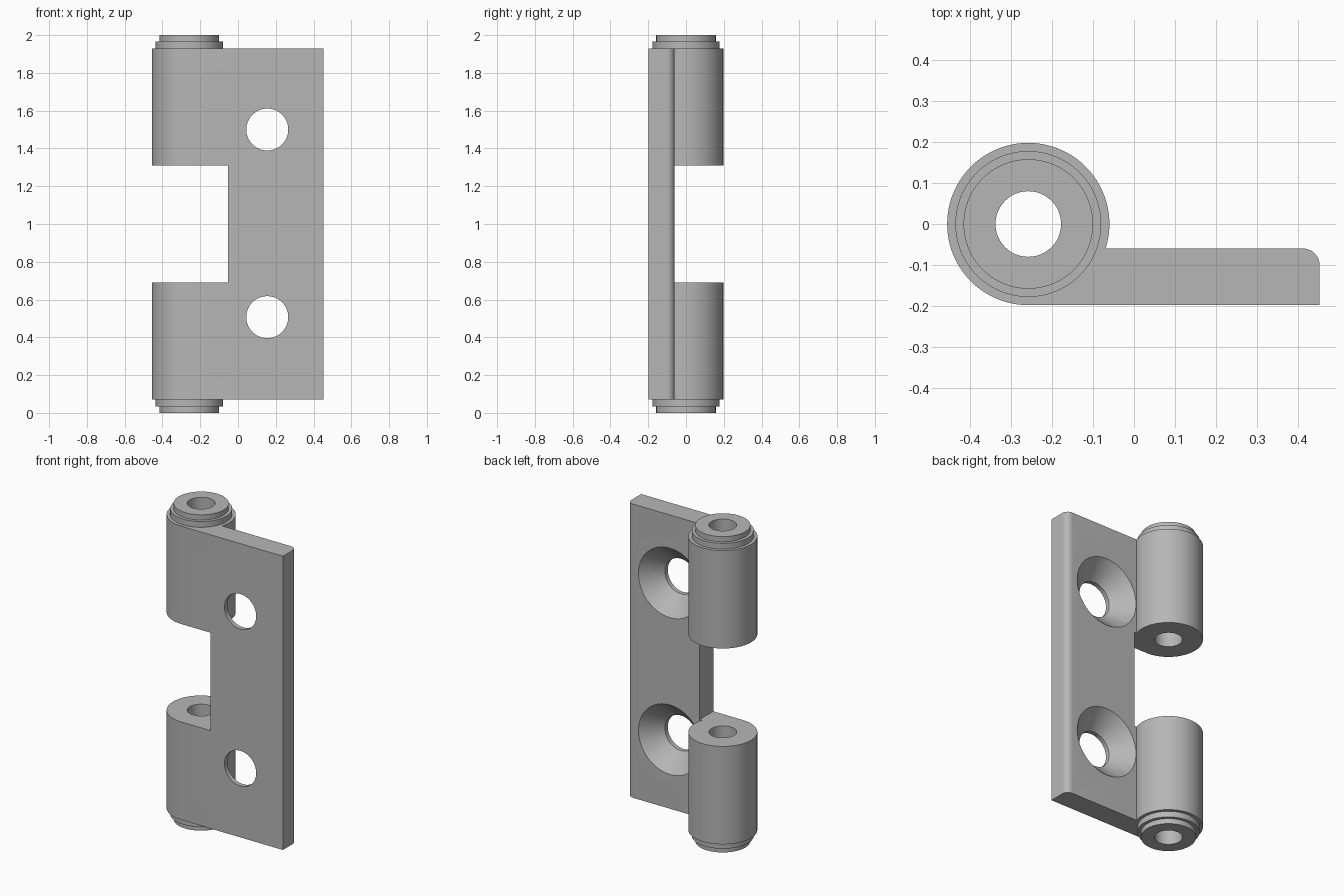
import bpy, bmesh
from math import sin, cos, pi, asin, radians
from mathutils import Matrix

old = bpy.data.objects.get("Cube")
if old:
    bpy.data.objects.remove(old, do_unlink=True)

# Main dimensions
PIN_X, R, BORE = -0.258, 0.198, 0.08
FRONT, BACK, SIDE, ROUND = -0.198, -0.06, 0.453, 0.04
LOW, HIGH = 0.07, 1.93

steel = bpy.data.materials.new("steel grey")
GREY = (0.47, 0.47, 0.47, 1)
steel.use_nodes = True
steel.diffuse_color = GREY
steel.node_tree.nodes["Principled BSDF"].inputs["Base Color"].default_value = GREY


def finish(name, bm):
    bmesh.ops.recalc_face_normals(bm, faces=bm.faces)
    mesh = bpy.data.meshes.new(name)
    bm.to_mesh(mesh)
    bm.free()
    mesh.materials.append(steel)
    ob = bpy.data.objects.new(name, mesh)
    bpy.context.collection.objects.link(ob)
    return ob


def arc(cx, cy, r, a, b, n):
    steps = [a + (b - a) * i / n for i in range(n + 1)]
    return [(cx + r * cos(t), cy + r * sin(t)) for t in steps]


def extrude(name, outline, z0, z1):
    bm = bmesh.new()
    face = bm.faces.new([bm.verts.new((x, y, z0)) for x, y in outline])
    top = bmesh.ops.extrude_face_region(bm, geom=[face])["geom"]
    verts = [v for v in top if isinstance(v, bmesh.types.BMVert)]
    bmesh.ops.translate(bm, vec=(0, 0, z1 - z0), verts=verts)
    return finish(name, bm)


def lathe(name, profile, matrix, closed, n=96):
    """Spin (radius, height) points about z; cap the ends unless closed."""
    bm = bmesh.new()
    rings = [[bm.verts.new((r * cos(2 * pi * i / n), r * sin(2 * pi * i / n), h))
              for i in range(n)] for r, h in profile]
    pairs = list(zip(rings, rings[1:]))
    if closed:
        pairs.append((rings[-1], rings[0]))
    else:
        bm.faces.new(rings[0])
        bm.faces.new(rings[-1])
    for a, b in pairs:
        for i in range(n):
            j = (i + 1) % n
            bm.faces.new((a[i], a[j], b[j], b[i]))
    bm.transform(matrix)
    return finish(name, bm)


def select_only(ob):
    bpy.ops.object.select_all(action="DESELECT")
    ob.select_set(True)
    bpy.context.view_layer.objects.active = ob


def cut(ob, cutter):
    cutter.hide_render = True
    mod = ob.modifiers.new("cut", "BOOLEAN")
    mod.operation, mod.solver, mod.object = "DIFFERENCE", "EXACT", cutter
    select_only(ob)
    bpy.ops.object.modifier_apply(modifier=mod.name)
    bpy.data.objects.remove(cutter, do_unlink=True)


# Leaf and barrel share one cross-section
outline = [(SIDE, FRONT)]
outline += arc(SIDE - ROUND, BACK - ROUND, ROUND, 0, pi / 2, 10)
outline += arc(PIN_X, 0, R, asin(BACK / R), 1.5 * pi, 80)
leaf = extrude("hinge_leaf", outline, LOW, HIGH)

# Gap between the two knuckles
cut(leaf, extrude("gap_cutter", [(-0.6, -0.4), (-0.053, -0.4), (-0.053, 0.4), (-0.6, 0.4)],
                  0.69, 1.31))

# Pin bore
pin_axis = Matrix.Translation((PIN_X, 0, 0))
cut(leaf, lathe("bore_cutter", [(BORE, -0.1), (BORE, 2.1)], pin_axis, False))

# Countersunk screw holes, widening towards the back
SCREW, HEAD = 0.111, 0.22
for z in (0.507, 1.5):
    axis = Matrix.Translation((0.155, 0, z)) @ Matrix.Rotation(radians(-90), 4, "X")
    profile = [(SCREW, -0.3), (SCREW, -0.17), (HEAD, BACK), (HEAD + 0.001, BACK + 0.001)]
    cut(leaf, lathe("screw_cutter", profile, axis, False))

# Stepped collars at both ends of the barrel
parts = [leaf]
steps = [(BORE, 0), (0.158, 0), (0.158, 0.033), (0.178, 0.033), (0.178, LOW), (BORE, LOW)]
for name, base, sign in (("lower_collar", 0, 1), ("upper_collar", 2, -1)):
    parts.append(lathe(name, [(r, base + sign * h) for r, h in steps], pin_axis, True))

for ob in parts:
    select_only(ob)
    bpy.ops.object.shade_smooth_by_angle(angle=radians(25))
